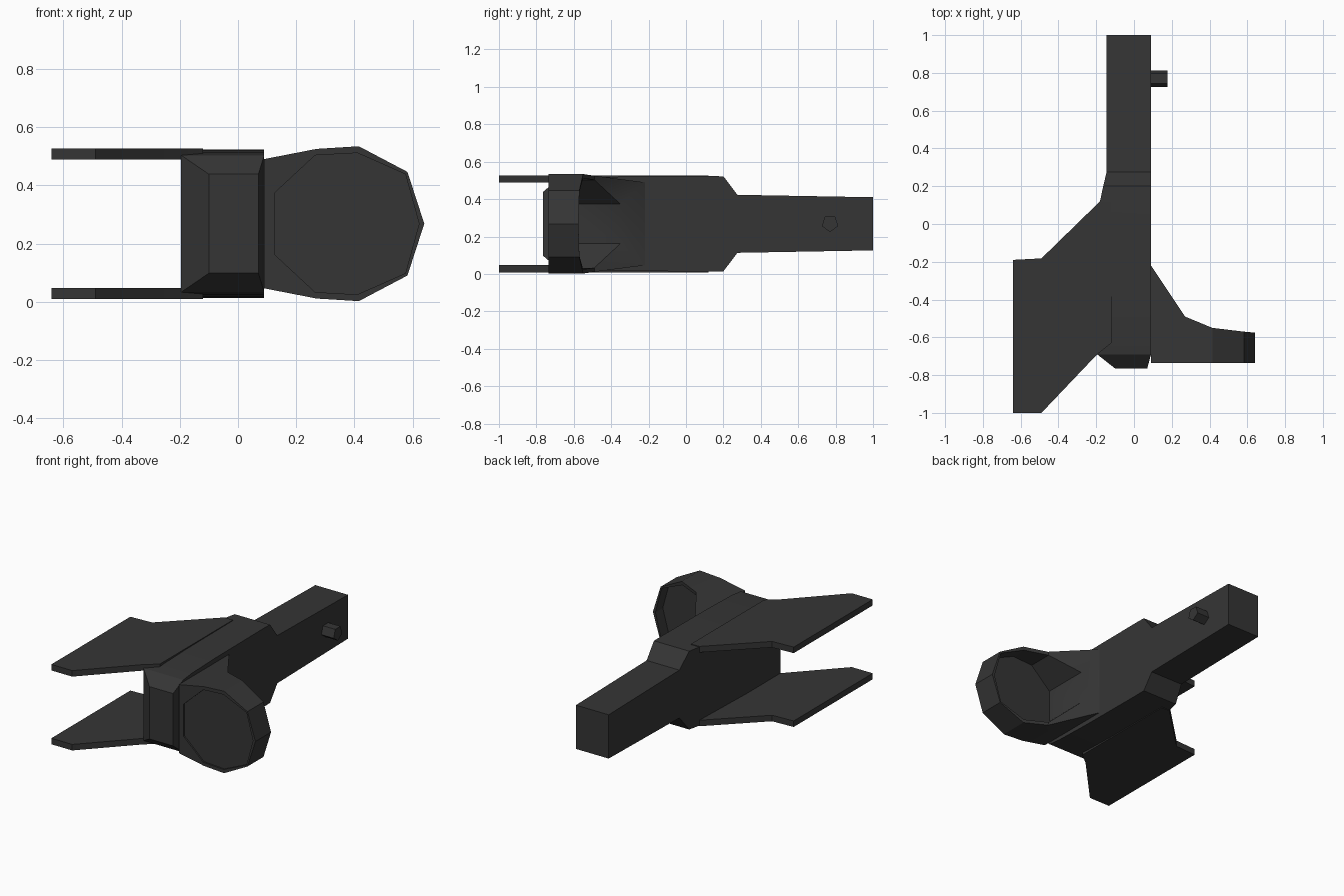
import bpy, bmesh, math

if "Cube" in bpy.data.objects:
    bpy.data.objects.remove(bpy.data.objects["Cube"])

CZ = 0.268  # mid height: everything mirrors about it

mat = bpy.data.materials.new("dark grey")
mat.diffuse_color = (0.036, 0.036, 0.036, 1)
mat.use_nodes = True
mat.node_tree.nodes["Principled BSDF"].inputs["Base Color"].default_value = mat.diffuse_color


def finish(name, bm):
    bmesh.ops.recalc_face_normals(bm, faces=bm.faces)
    me = bpy.data.meshes.new(name)
    bm.to_mesh(me)
    bm.free()
    me.materials.append(mat)
    ob = bpy.data.objects.new(name, me)
    bpy.context.collection.objects.link(ob)
    bpy.ops.object.select_all(action='DESELECT')
    ob.select_set(True)
    bpy.context.view_layer.objects.active = ob
    bpy.ops.object.shade_smooth_by_angle(angle=math.radians(28))
    return ob


def loft(name, loops, closed=False):
    """Join equal-length point loops; cap the ends unless closed."""
    bm = bmesh.new()
    rows = [[bm.verts.new(p) for p in loop] for loop in loops]
    n = len(rows[0])
    pairs = list(zip(rows, rows[1:]))
    if closed:
        pairs.append((rows[-1], rows[0]))
    else:
        bm.faces.new(rows[0])
        bm.faces.new(rows[-1])
    for a, b in pairs:
        for i in range(n):
            j = (i + 1) % n
            bm.faces.new((a[i], a[j], b[j], b[i]))
    return finish(name, bm)


# Body and rear arm: rectangles (y, x0, x1, half height) lofted along y
sections = [(-0.765, -0.10, 0.07, 0.17), (-0.69, -0.195, 0.09, 0.235),
            (-0.60, -0.195, 0.09, 0.245), (-0.35, -0.195, 0.09, 0.252),
            (0.12, -0.18, 0.09, 0.255), (0.20, -0.163, 0.09, 0.254),
            (0.275, -0.145, 0.09, 0.155), (1.0, -0.145, 0.09, 0.142)]
loft("body_and_arm", [[(x0, y, CZ - h), (x1, y, CZ - h), (x1, y, CZ + h), (x0, y, CZ + h)]
                      for y, x0, x1, h in sections])

# Upper and lower side plates
outline = [(-0.64, -0.19), (-0.49, -0.182), (-0.18, 0.12), (-0.12, 0.12),
           (-0.12, -0.63), (-0.195, -0.69), (-0.49, -1.0), (-0.64, -1.0)]
for name, s in (("upper_plate", 1), ("lower_plate", -1)):
    loft(name, [[(x, y, CZ + s * h) for x, y in outline] for h in (0.22, 0.259)])

# Ring whose rear edge sweeps into the body:
# inner x, inner half z, outer x, outer half z, inner back y, outer back y
half = [(0.125, 0.105, 0.09, 0.222, -0.35, -0.22),
        (0.265, 0.235, 0.27, 0.257, -0.49, -0.49),
        (0.41, 0.243, 0.415, 0.266, -0.55, -0.55),
        (0.575, 0.170, 0.582, 0.178, -0.57, -0.57),
        (0.622, 0.0, 0.64, 0.0, -0.575, -0.575)]
stations = half + [(a, -b, c, -d, e, f) for a, b, c, d, e, f in reversed(half[:-1])]
loft("ring", [[(ix, -0.735, CZ + iz), (ox, -0.735, CZ + oz),
               (ox, yo, CZ + oz), (ix, yi, CZ + iz)]
              for ix, iz, ox, oz, yi, yo in stations], closed=True)

# Thin web closing the ring
loft("ring_web", [[(s[0], y, CZ + s[1]) for s in stations] for y in (-0.725, -0.65)])

# Five-sided peg on the arm
loft("peg", [[(x, 0.77 + 0.046 * math.cos(a), 0.27 + 0.046 * math.sin(a))
              for a in (math.radians(-90 + 72 * k) for k in range(5))]
             for x in (0.05, 0.178)])
